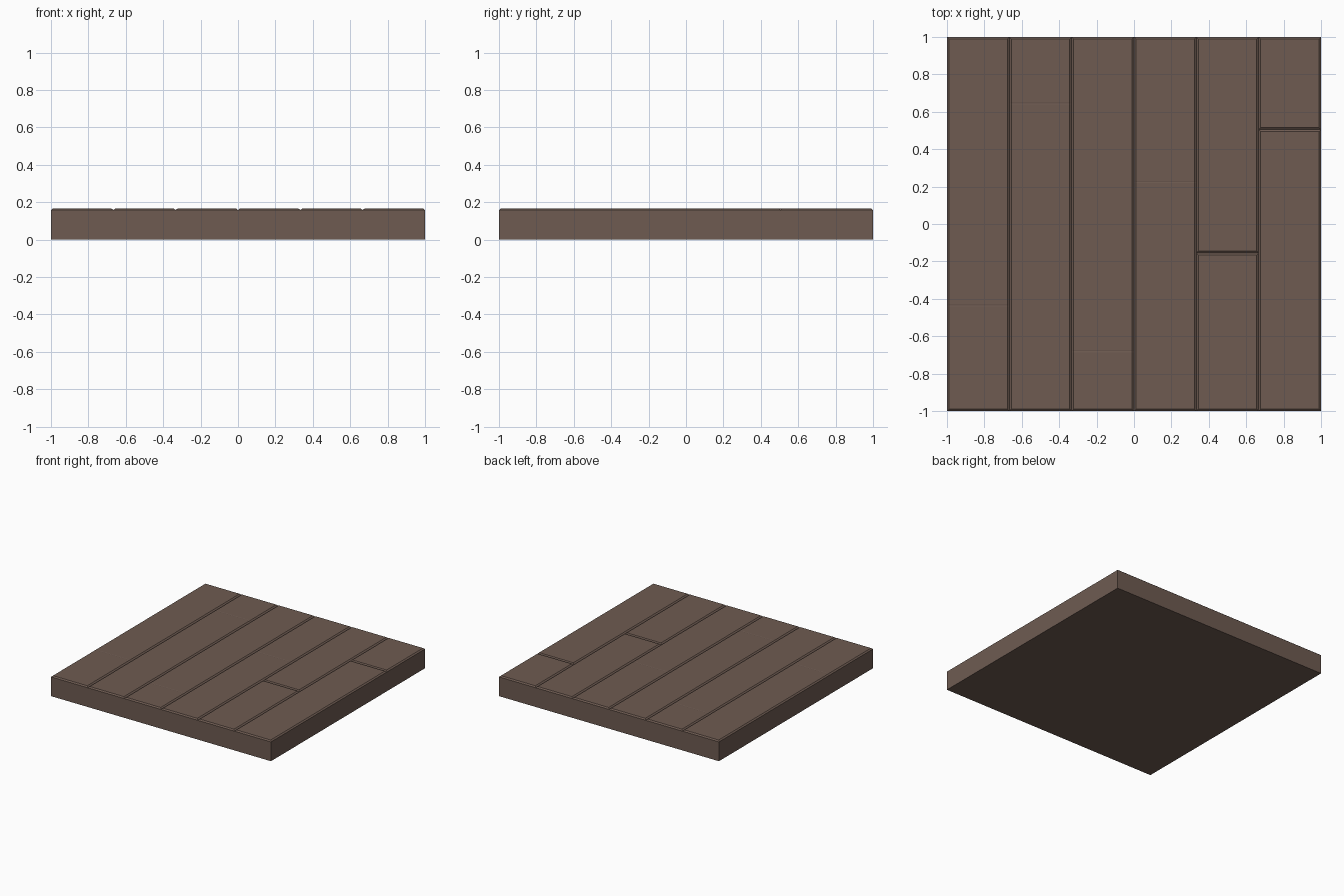
import bpy, bmesh

if "Cube" in bpy.data.objects:
    bpy.data.objects.remove(bpy.data.objects["Cube"])

Z_BASE, Z_TOP, BEVEL = 0.158, 0.167, 0.011
WIDTH = 2 / 6

wood = bpy.data.materials.new("dark_wood")
wood.diffuse_color = (0.156, 0.105, 0.083, 1)
wood.use_nodes = True
wood.node_tree.nodes["Principled BSDF"].inputs["Base Color"].default_value = wood.diffuse_color


def finish(name, bm):
    bmesh.ops.remove_doubles(bm, verts=bm.verts, dist=1e-5)
    bmesh.ops.recalc_face_normals(bm, faces=bm.faces)
    mesh = bpy.data.meshes.new(name)
    bm.to_mesh(mesh)
    bm.free()
    mesh.materials.append(wood)
    bpy.context.collection.objects.link(bpy.data.objects.new(name, mesh))


# Slab under the boards
bm = bmesh.new()
bmesh.ops.create_cube(bm, size=1)
for v in bm.verts:
    v.co = (v.co.x * 2, v.co.y * 2, (v.co.z + 0.5) * Z_BASE)
finish("floor_slab", bm)


def plank_row(name, x0, joint, deep):
    """Row of two boards: bevelled long edges, one cross joint."""
    bevel, z_joint = (BEVEL, Z_BASE) if deep else (0.006, Z_TOP - 0.001)
    inset = 0 if deep else BEVEL
    # cross-sections along y: position, top height, side inset
    sections = [(-1, Z_BASE, 0), (-1 + BEVEL, Z_TOP, BEVEL),
                (joint - bevel, Z_TOP, BEVEL), (joint, z_joint, inset),
                (joint + bevel, Z_TOP, BEVEL),
                (1 - BEVEL, Z_TOP, BEVEL), (1, Z_BASE, 0)]
    bm = bmesh.new()
    rings = []
    x1 = x0 + WIDTH
    for y, z, b in sections:
        points = [(x0, y, Z_BASE), (x0 + b, y, z), (x1 - b, y, z), (x1, y, Z_BASE)]
        rings.append([bm.verts.new(p) for p in points])
    for a, b in zip(rings, rings[1:]):
        for i in range(3):
            bm.faces.new((a[i], a[i + 1], b[i + 1], b[i]))
        bm.faces.new((a[3], a[0], b[0], b[3]))
    finish(name, bm)


# Six rows of boards; the two right-hand rows have open joints
joints = [(-0.435, False), (0.645, False), (-0.68, False),
          (0.225, False), (-0.155, True), (0.505, True)]
for i, (y, deep) in enumerate(joints):
    plank_row(f"plank_row_{i + 1}", -1 + i * WIDTH, y, deep)
